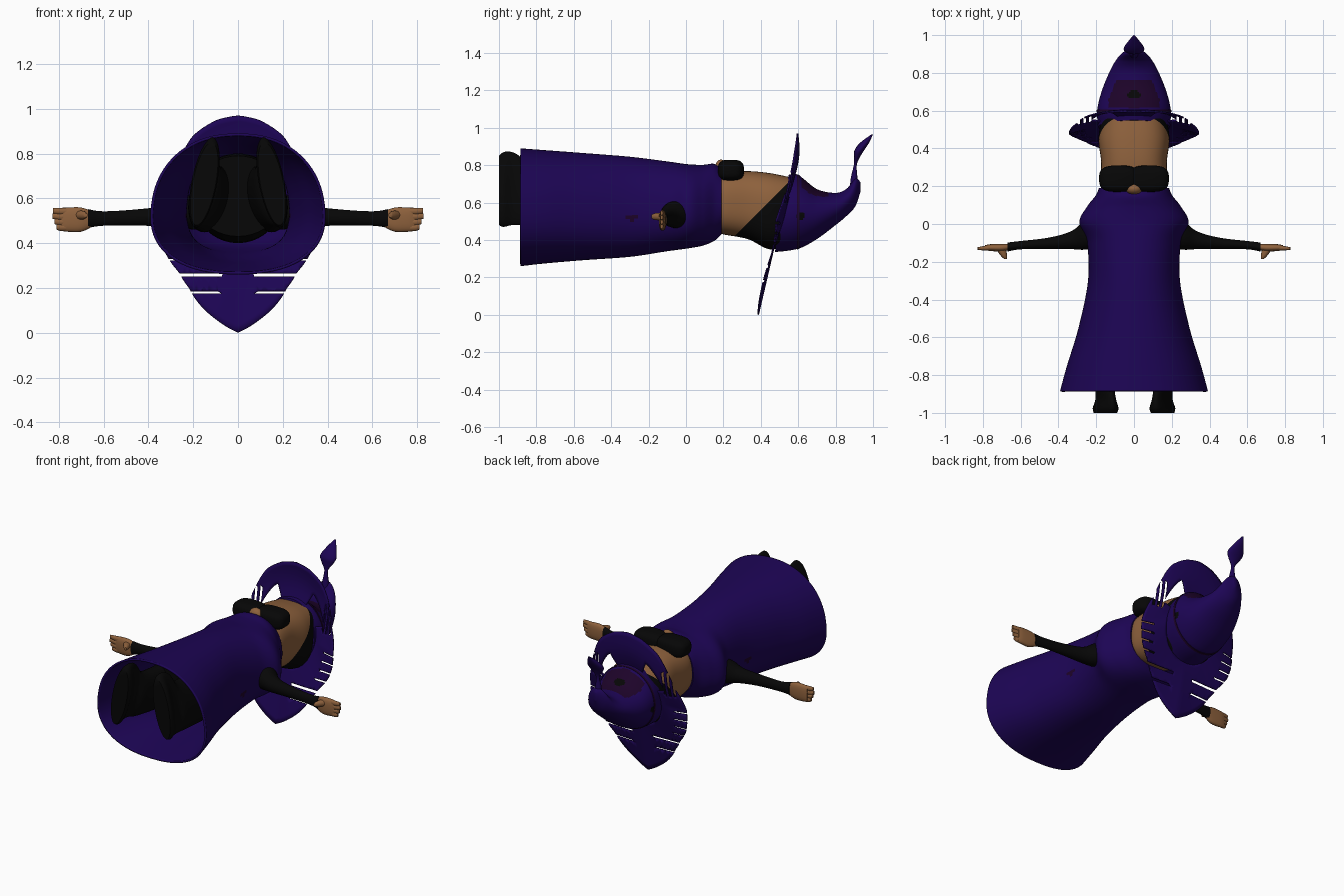
import bpy, bmesh, math
from mathutils import Vector

cube = bpy.data.objects.get("Cube")
if cube:
    bpy.data.objects.remove(cube)


def material(name, rgb):
    m = bpy.data.materials.new(name)
    m.use_nodes = True
    m.diffuse_color = (*rgb, 1)
    bsdf = next(n for n in m.node_tree.nodes if n.type == 'BSDF_PRINCIPLED')
    bsdf.inputs["Base Color"].default_value = (*rgb, 1)
    return m


PURPLE = material("deep purple", (0.012, 0.0015, 0.09))
PLUM = material("dark plum", (0.012, 0.001, 0.022))
BLACK = material("soft black", (0.002, 0.002, 0.002))
SKIN = material("tan skin", (0.27, 0.12, 0.046))


def finish(name, bm, mats, rule=None, thick=0):
    bmesh.ops.recalc_face_normals(bm, faces=bm.faces)
    for f in bm.faces:
        f.smooth = True
        if rule:
            f.material_index = rule(f.calc_center_median(), f.normal)
    me = bpy.data.meshes.new(name)
    bm.to_mesh(me)
    bm.free()
    ob = bpy.data.objects.new(name, me)
    bpy.context.collection.objects.link(ob)
    for m in mats:
        me.materials.append(m)
    if thick:
        mod = ob.modifiers.new("thickness", 'SOLIDIFY')
        mod.thickness = thick
    bpy.ops.object.select_all(action='DESELECT')
    ob.select_set(True)
    bpy.context.view_layer.objects.active = ob
    bpy.ops.object.shade_smooth_by_angle(angle=math.radians(50))
    return ob


def slice_mesh(bm, co, no):
    bmesh.ops.bisect_plane(bm, geom=bm.verts[:] + bm.edges[:] + bm.faces[:],
                           dist=1e-5, plane_co=co, plane_no=no)


def smooth_rows(rows, steps):
    """Catmull-Rom interpolation between the given cross-sections."""
    out = []
    for i in range(len(rows) - 1):
        a, b, c, d = [rows[min(max(i + k, 0), len(rows) - 1)] for k in (-1, 0, 1, 2)]
        for s in range(steps):
            t = s / steps
            out.append([q + t * (r - p) / 2 + t * t * (p - 2.5 * q + 2 * r - d_ / 2)
                        + t ** 3 * (1.5 * (q - r) + (d_ - p) / 2)
                        for p, q, r, d_ in zip(a, b, c, d)])
    return out + [rows[-1]]


def loft(name, rows, mats, axis='Y', segs=40, steps=4, power=1.0, caps=True,
         rule=None, warp=None, thick=0, cut=None):
    """Rows are (position on axis, centre u, centre v, radius u, radius v)."""
    bm = bmesh.new()
    rings = []
    for p, cu, cv, ru, rv in smooth_rows(rows, steps):
        ring = []
        for i in range(segs):
            a = math.tau * i / segs
            c, s = math.cos(a), math.sin(a)
            u = cu + ru * math.copysign(abs(c) ** power, c)
            v = cv + rv * math.copysign(abs(s) ** power, s)
            co = {'X': (p, u, v), 'Y': (u, p, v), 'Z': (u, v, p)}[axis]
            ring.append(bm.verts.new(warp(Vector(co)) if warp else co))
        rings.append(ring)
    for r0, r1 in zip(rings, rings[1:]):
        for i in range(segs):
            j = (i + 1) % segs
            bm.faces.new((r0[i], r0[j], r1[j], r1[i]))
    if caps:
        bm.faces.new(rings[0])
        bm.faces.new(rings[-1])
    if cut:
        slice_mesh(bm, *cut)
    return finish(name, bm, mats, rule, thick)


def ellipsoid(name, centre, radii, mat, power=1.0):
    bm = bmesh.new()
    bmesh.ops.create_uvsphere(bm, u_segments=32, v_segments=20, radius=1)
    for v in bm.verts:
        v.co = Vector([c + r * math.copysign(abs(k) ** power, k)
                       for k, c, r in zip(v.co, centre, radii)])
    return finish(name, bm, [mat])


def span(y, half, low, high):
    return (y, 0, (low + high) / 2, half, (high - low) / 2)


# Long open robe, fuller at the back, with a small dark spot on each flank
def robe_sag(co):
    co.x *= 1 - .35 * (co.z - .57)
    return co


loft("robe", [span(-.885, .388, .26, .89), span(-.75, .352, .275, .88),
              span(-.55, .292, .292, .865), span(-.3, .242, .31, .845),
              span(-.1, .248, .34, .82), span(.01, .288, .355, .805),
              span(.09, .25, .37, .802), span(.15, .205, .395, .807),
              span(.19, .187, .43, .78)],
     [PURPLE, PLUM], segs=96, steps=10, power=.87, caps=False, thick=.012, warp=robe_sag,
     rule=lambda c, n: int(abs(c.x) > .15 and math.hypot((c.y + .29) / .03, (c.z - .52) / .02) < 1))
loft("trousers", [(-.66, 0, .61, .2, .18), (-.3, 0, .6, .2, .2), (.1, 0, .59, .17, .17)], [BLACK])

# Head, with hair on the lower back part
HAIRLINE = Vector((0, .48, .64)), Vector((0, 1, -1))
loft("head", [span(.15, .15, .45, .74), span(.2, .175, .43, .76), span(.33, .174, .405, .768),
              span(.45, .188, .35, .757), span(.56, .172, .38, .735)],
     [SKIN, BLACK], segs=80, steps=8, power=.75, cut=HAIRLINE,
     rule=lambda c, n: int((c - HAIRLINE[0]).dot(HAIRLINE[1]) > 0))
for side, s in (("left", 1), ("right", -1)):
    ellipsoid(side + "_beard_lobe", (s * .08, .24, .772), (.105, .07, .057), BLACK, .65)
ellipsoid("lower_lip", (0, .187, .785), (.046, .032, .045), SKIN)


# Hat cone with plum patches, leaning forward at the crown
def hat_colour(c, n):
    if n.z > 0 and math.hypot(c.x / .036, (c.y - .685) / .022) < 1:
        return 2
    if n.z > 0 and .615 < c.y < .765 and abs(c.x) < .135 - .4 * max(0, c.y - .66):
        return 1
    if abs(c.x) > .1 and math.hypot(c.y - .61, c.z - .53) < .022:
        return 2
    return 0


def hat_lean(co):
    k = max(0, min(1, (.62 - co.y) / .1))
    co.y += (co.z - .53) * .18 * k
    return co


loft("hat_cone", [span(.51, .19, .335, .75), span(.6, .195, .352, .745),
                  span(.7, .172, .405, .672), span(.8, .132, .48, .652),
                  span(.86, .1, .53, .675), span(.905, .063, .58, .73),
                  span(.932, .012, .655, .71)],
     [PURPLE, PLUM, BLACK], segs=120, steps=12, rule=hat_colour, warp=hat_lean)
loft("hat_band", [(.594, 0, .55, .199, .201), (.606, 0, .55, .197, .198)], [PLUM], segs=64, steps=2)
loft("hat_tip", [(.66, 0, .9, .025, .025), (.73, 0, .899, .02, .018), (.80, 0, .905, .012, .008),
                 (.845, 0, .915, .04, .016), (.88, 0, .927, .055, .026),
                 (.92, 0, .955, .036, .024), (.965, 0, .996, .005, .004)],
     [PURPLE], axis='Z', segs=20)


# Ragged brim: radius and depth follow the angle from straight up
def brim_radius(deg):
    keys = [(0, .47), (12, .46), (28, .43), (41, .385), (50, .36), (63, .335), (90, .345),
            (114, .355), (131, .35), (144, .372), (152, .40), (167, .45), (180, .50)]
    for (a, ra), (b, rb) in zip(keys, keys[1:]):
        if deg <= b:
            return ra + (rb - ra) * (deg - a) / (b - a)
    return keys[-1][1]


bm = bmesh.new()
SEGS, RINGS = 120, 10
grid = []
for i in range(SEGS):
    a = math.tau * i / SEGS
    deg = abs((math.degrees(a) + 180) % 360 - 180)
    up = math.cos(a)
    y_in = .53 + (.04 if up > 0 else .06) * up
    y_out = .485 + (.115 * up if up > 0 else -.095 * up * up)
    line = []
    for k in range(RINGS + 1):
        t = k / RINGS
        r = .185 + t * (brim_radius(deg) - .185)
        y = y_in + (y_out - y_in) * t + .02 * math.sin(math.pi * t) * max(up, 0)
        line.append(bm.verts.new((r * math.sin(a), y, .5 + .03 * (1 - t) + r * up)))
    grid.append(line)
for i in range(SEGS):
    mid = (i + .5) * 360 / SEGS
    for k in range(RINGS):
        if not (k <= 4 and 24 < min(mid, 360 - mid) < 64):
            j = (i + 1) % SEGS
            bm.faces.new((grid[i][k], grid[j][k], grid[j][k + 1], grid[i][k + 1]))

# Straight tears: level ones below and beside the hat, upright ones above
LEVEL = [(.173, .185, .08), (.248, .264, .07), (.32, .33, .23), (.375, .385, .25),
         (.43, .44, .26), (.485, .495, .26)]
UPRIGHT = [(.225, .24), (.255, .27), (.285, .3)]
for low, high, _ in LEVEL:
    for z in (low, high):
        slice_mesh(bm, (0, 0, z), (0, 0, 1))
for pair in UPRIGHT:
    for x in pair:
        slice_mesh(bm, (x, 0, 0), (1, 0, 0))
        slice_mesh(bm, (-x, 0, 0), (1, 0, 0))


def torn(c):
    x = abs(c.x)
    return (any(low < c.z < high and x > inner for low, high, inner in LEVEL)
            or .6 < c.z < .76 and any(a < x < b for a, b in UPRIGHT))


bmesh.ops.delete(bm, geom=[f for f in bm.faces if torn(f.calc_center_median())], context='FACES')
finish("hat_brim", bm, [PURPLE], thick=.008)

# Arms, hands and legs on both sides
for side, s in (("left", 1), ("right", -1)):
    loft(side + "_sleeve", [(s * .17, -.03, .54, .09, .08), (s * .26, -.058, .535, .078, .07),
                            (s * .33, -.085, .52, .048, .047), (s * .45, -.102, .515, .03, .036),
                            (s * .6, -.112, .51, .022, .032), (s * .67, -.122, .51, .024, .042)],
         [BLACK], axis='X')
    loft(side + "_hand", [(s * .65, -.12, .508, .014, .034), (s * .7, -.125, .505, .02, .054),
                          (s * .76, -.125, .505, .018, .054), (s * .79, -.125, .505, .012, .05)],
         [SKIN], axis='X', segs=24, power=.8)
    for n, (z, tip) in enumerate([(.47, .81), (.494, .82), (.518, .828), (.542, .825)]):
        loft(f"{side}_finger_{n + 1}", [(s * .75, -.125, z, .013, .016), (s * .79, -.128, z, .012, .016),
                                        (s * tip, -.13, z + .003, .007, .012)],
             [SKIN], axis='X', segs=12)
    loft(side + "_thumb", [(-.185, s * .68, .525, .008, .01), (-.165, s * .69, .525, .018, .018),
                           (-.12, s * .71, .525, .03, .022)], [SKIN], segs=16)
    x = s * .145

    def splay(co, s=s):
        co.x += s * .18 * (.7 - co.z)
        return co

    loft(side + "_boot", [(-1, x, .665, .052, .185), (-.975, x, .67, .058, .2),
                          (-.93, x, .675, .043, .195), (-.88, x, .66, .042, .18),
                          (-.82, s * .13, .62, .07, .15), (-.6, s * .11, .6, .09, .15),
                          (-.4, s * .1, .6, .09, .15)], [BLACK], warp=splay)
